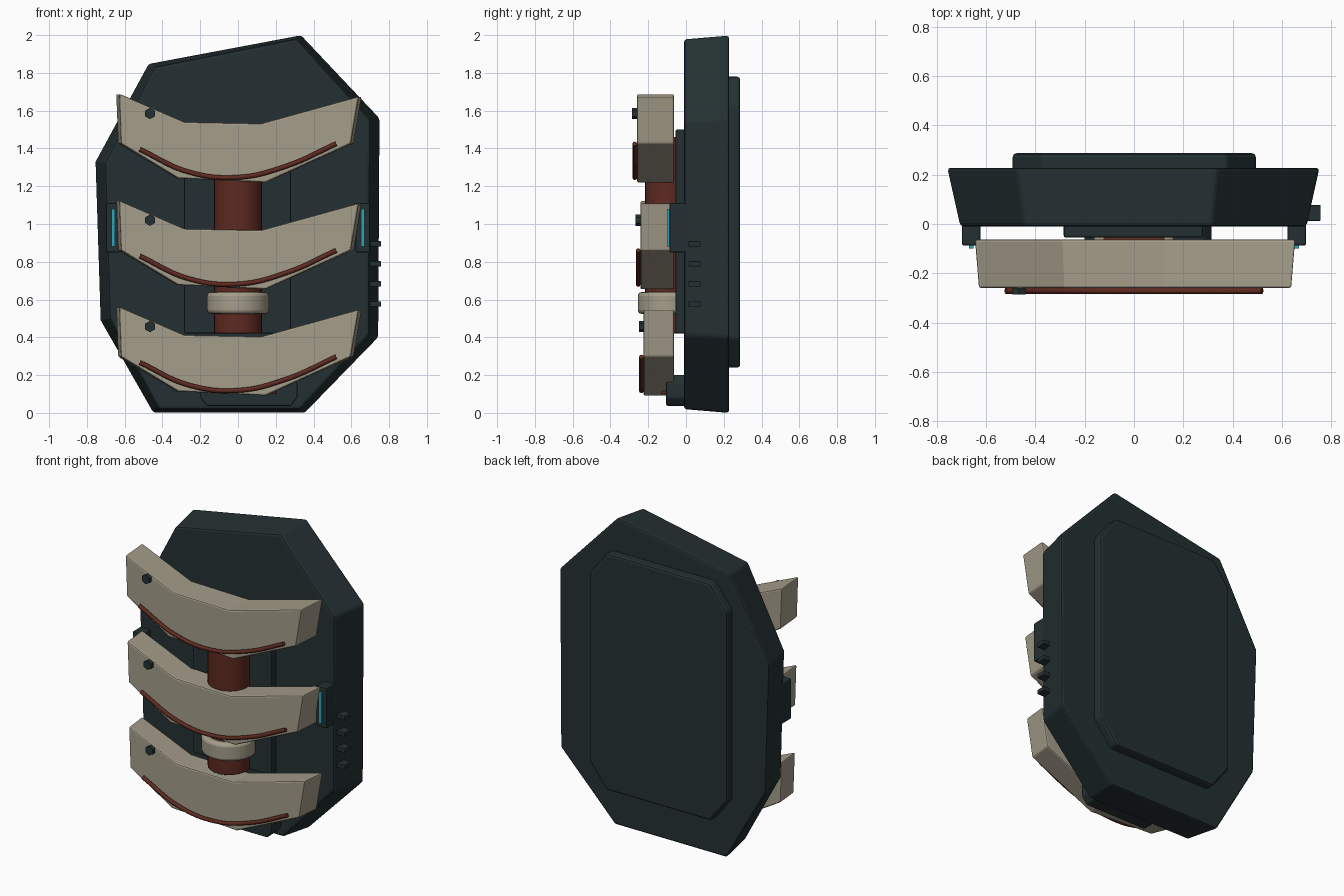
import bpy, bmesh, math

if "Cube" in bpy.data.objects:
    bpy.data.objects.remove(bpy.data.objects["Cube"])


def material(name, rgb):
    m = bpy.data.materials.new(name)
    m.diffuse_color = (*rgb, 1)
    m.use_nodes = True
    m.node_tree.nodes["Principled BSDF"].inputs["Base Color"].default_value = m.diffuse_color
    return m


DARK = material("dark slate", (0.0176, 0.0296, 0.0319))
BONE = material("bone", (0.376, 0.337, 0.254))
RUST = material("rust red", (0.114, 0.023, 0.015))
CYAN = material("cyan light", (0.032, 0.376, 0.485))


def finish(ob, mat, bevel=0.0, segments=2):
    ob.data.materials.append(mat)
    if bevel:
        b = ob.modifiers.new("edge", "BEVEL")
        b.width, b.segments, b.limit_method = bevel, segments, "ANGLE"
        b.angle_limit = math.radians(30)
    return ob


def prism(name, outline, y0, y1, mat, bevel=0.0, front=(1, 1), pivot=0.0):
    """Extrude an x/z outline from y0 (front) to y1; the front may be scaled."""
    bm = bmesh.new()
    a = [bm.verts.new((x * front[0], y0, pivot + (z - pivot) * front[1])) for x, z in outline]
    b = [bm.verts.new((x, y1, z)) for x, z in outline]
    n = len(outline)
    bm.faces.new(a)
    bm.faces.new(b[::-1])
    for i in range(n):
        j = (i + 1) % n
        bm.faces.new((a[i], b[i], b[j], a[j]))
    bmesh.ops.recalc_face_normals(bm, faces=bm.faces)
    me = bpy.data.meshes.new(name)
    bm.to_mesh(me)
    bm.free()
    ob = bpy.data.objects.new(name, me)
    bpy.context.collection.objects.link(ob)
    return finish(ob, mat, bevel)


def octagon(x0, x1, z0, z1, cx, cz):
    return [(x0 + cx, z0), (x1 - cx, z0), (x1, z0 + cz), (x1, z1 - cz),
            (x1 - cx, z1), (x0 + cx, z1), (x0, z1 - cz), (x0, z0 + cz)]


def box(name, x0, x1, y0, y1, z0, z1, mat, bevel=0.0):
    return prism(name, [(x0, z0), (x1, z0), (x1, z1), (x0, z1)], y0, y1, mat, bevel)


def cylinder(name, r, depth, loc, mat, sides, rot=(0, 0, 0), bevel=0.0, smooth=True):
    bpy.ops.mesh.primitive_cylinder_add(vertices=sides, radius=r, depth=depth,
                                        location=loc, rotation=rot)
    ob = bpy.context.object
    ob.name = name
    if smooth:
        bpy.ops.object.shade_smooth_by_angle(angle=math.radians(35))
    return finish(ob, mat, bevel, 3)


# Main backing slab and rear plate
slab = [(-0.45, 0.0), (0.355, 0.0), (0.745, 0.40), (0.752, 1.56), (0.335, 2.0),
        (-0.475, 1.848), (-0.757, 1.33), (-0.73, 0.49)]
prism("backing_slab", slab, -0.01, 0.228, DARK, 0.014, (0.93, 0.98), 1.0)
prism("rear_plate", octagon(-0.492, 0.494, 0.24, 1.78, 0.12, 0.155), 0.2, 0.287, DARK, 0.015)

# Raised front panel and lower block
box("front_panel", -0.285, 0.28, -0.055, 0.02, 0.42, 1.5, DARK, 0.008)
prism("lower_block", octagon(-0.2, 0.315, 0.037, 0.2, 0.035, 0.045), -0.105, 0.02, DARK, 0.008)
box("lower_block_strip", -0.08, 0.2, -0.13, -0.1, 0.1, 0.13, RUST, 0.004)

# Central column and collar
cylinder("column", 0.127, 1.04, (0, -0.09, 0.94), RUST, 32, bevel=0.01)
cylinder("column_collar", 0.165, 0.115, (0, -0.09, 0.582), BONE, 32, bevel=0.02)

# Three ribs, each with a bolt and a trim cord
rib = [(-0.635, 0.205), (-0.325, 0.022), (0.15, 0.0), (0.612, 0.205),
       (0.655, 0.455), (0.125, 0.312), (-0.29, 0.32), (-0.645, 0.47)]
cord = [(-0.52, 0.175), (-0.26, 0.055), (0.0, 0.027), (0.26, 0.088), (0.52, 0.205)]
for label, base, front in (("upper", 1.22, -0.26), ("middle", 0.655, -0.242), ("lower", 0.092, -0.225)):
    prism(f"{label}_rib", [(x, z + base) for x, z in rib], front, -0.063, BONE, 0.009, (0.975, 1))
    cylinder(f"{label}_rib_bolt", 0.03, 0.05, (-0.466, front, base + 0.365), DARK, 6,
             (math.pi / 2, 0, 0), smooth=False)
    cu = bpy.data.curves.new(f"{label}_rib_cord", "CURVE")
    cu.dimensions = "3D"
    cu.bevel_depth, cu.bevel_resolution, cu.resolution_u = 0.0125, 2, 8
    cu.use_fill_caps = True
    sp = cu.splines.new("BEZIER")
    sp.bezier_points.add(len(cord) - 1)
    for p, (x, z) in zip(sp.bezier_points, cord):
        p.co = (x, front - 0.011, z + base)
        p.handle_left_type = p.handle_right_type = "AUTO"
    ob = bpy.data.objects.new(cu.name, cu)
    bpy.context.collection.objects.link(ob)
    bpy.ops.object.select_all(action="DESELECT")
    ob.select_set(True)
    bpy.context.view_layer.objects.active = ob
    bpy.ops.object.convert(target="MESH")
    bpy.ops.object.shade_smooth_by_angle(angle=math.radians(50))
    finish(bpy.context.object, RUST)

# Side lamps
for side, s in (("left", -1), ("right", 1)):
    x0, x1 = sorted((s * 0.622, s * 0.698))
    box(f"{side}_lamp_housing", x0, x1, -0.088, 0.02, 0.85, 1.112, DARK, 0.008)
    x0, x1 = sorted((s * 0.65, s * 0.67))
    box(f"{side}_lamp", x0, x1, -0.1, -0.08, 0.88, 1.08, CYAN)

# Vent fins on the right edge
for i in range(4):
    z = 0.577 + i * 0.106
    box(f"vent_fin_{i + 1}", 0.67, 0.757, 0.013, 0.077, z - 0.014, z + 0.014, DARK, 0.004)
